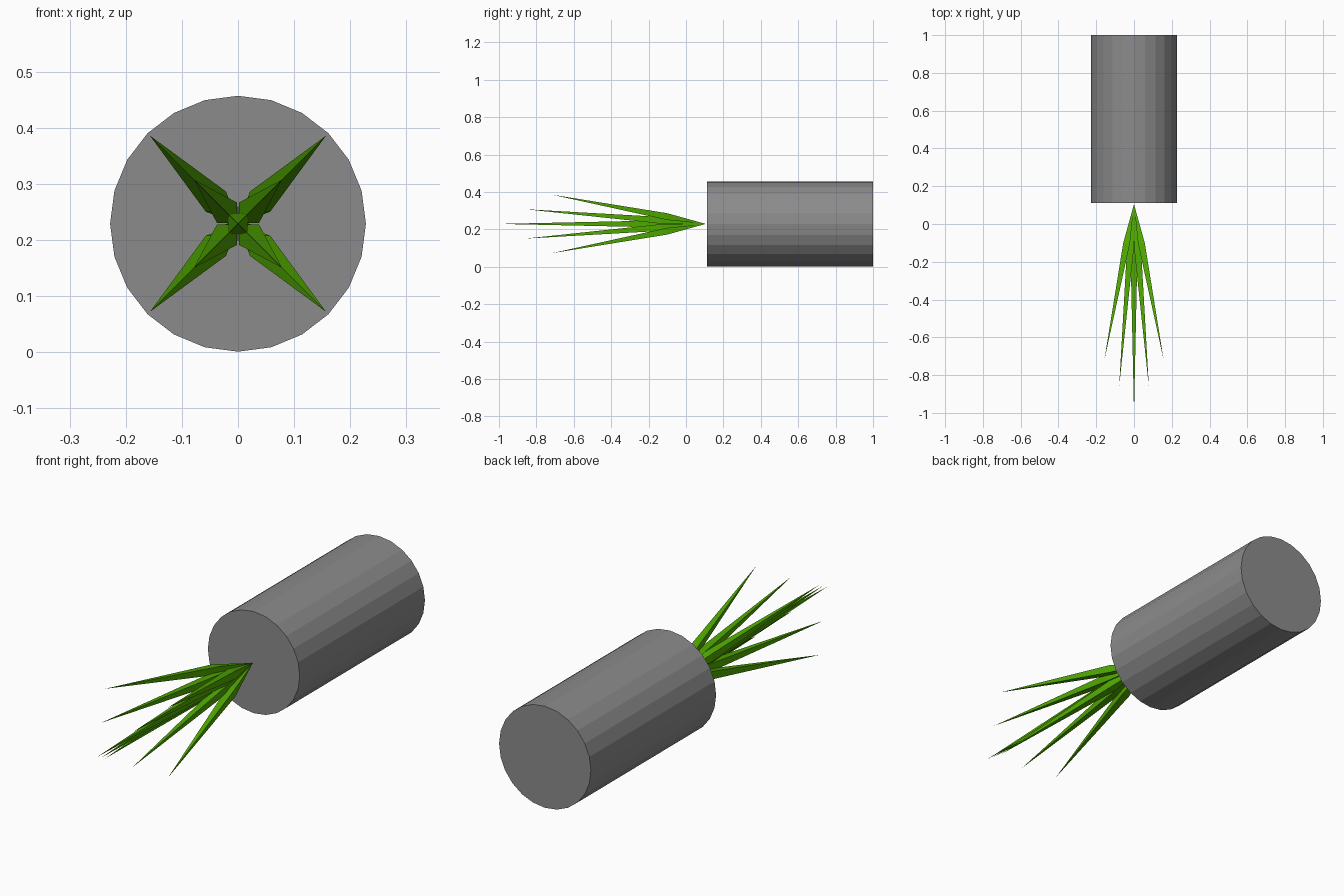
import bpy, bmesh
from mathutils import Vector
from math import pi

if "Cube" in bpy.data.objects:
    bpy.data.objects.remove(bpy.data.objects["Cube"])

CZ = 0.229           # axis height
ROOT = Vector((0, 0.105, CZ))


def material(name, colour):
    m = bpy.data.materials.new(name)
    m.diffuse_color = (*colour, 1)
    m.use_nodes = True
    m.node_tree.nodes["Principled BSDF"].inputs["Base Color"].default_value = m.diffuse_color
    return m


green = material("green", (0.08, 0.40, 0.0))
dark_grey = material("dark_grey", (0.26, 0.26, 0.26))

# Main cylinder body, lying along y
bpy.ops.mesh.primitive_cylinder_add(vertices=24, radius=0.228, depth=0.888,
                                    location=(0, 0.556, CZ), rotation=(pi / 2, 0, 0))
body = bpy.context.object
body.name = "body_cylinder"
body.data.materials.append(dark_grey)


def spike(name, tip, f=0.25, h=0.018):
    """Four-sided needle: pointed root, square belly, long pointed tip."""
    bm = bmesh.new()
    c = ROOT.lerp(tip, f)
    ring = [bm.verts.new(c + Vector((sx * h, 0, sz * h)))
            for sx, sz in ((-1, -1), (1, -1), (1, 1), (-1, 1))]
    a, b = bm.verts.new(ROOT), bm.verts.new(tip)
    for i in range(4):
        p, q = ring[i], ring[(i + 1) % 4]
        bm.faces.new((p, q, b))
        bm.faces.new((q, p, a))
    bmesh.ops.recalc_face_normals(bm, faces=bm.faces)
    me = bpy.data.meshes.new(name)
    bm.to_mesh(me)
    bm.free()
    me.materials.append(green)
    bpy.context.collection.objects.link(bpy.data.objects.new(name, me))


# Central spike, then inner and outer sets along the diagonals
spike("centre_spike", Vector((0, -1, CZ)))
for label, off, y in (("inner", 0.0785, -0.86), ("outer", 0.157, -0.72)):
    for sx in (-1, 1):
        for sz in (-1, 1):
            spike(f"{label}_spike", Vector((sx * off, y, CZ + sz * off)))
